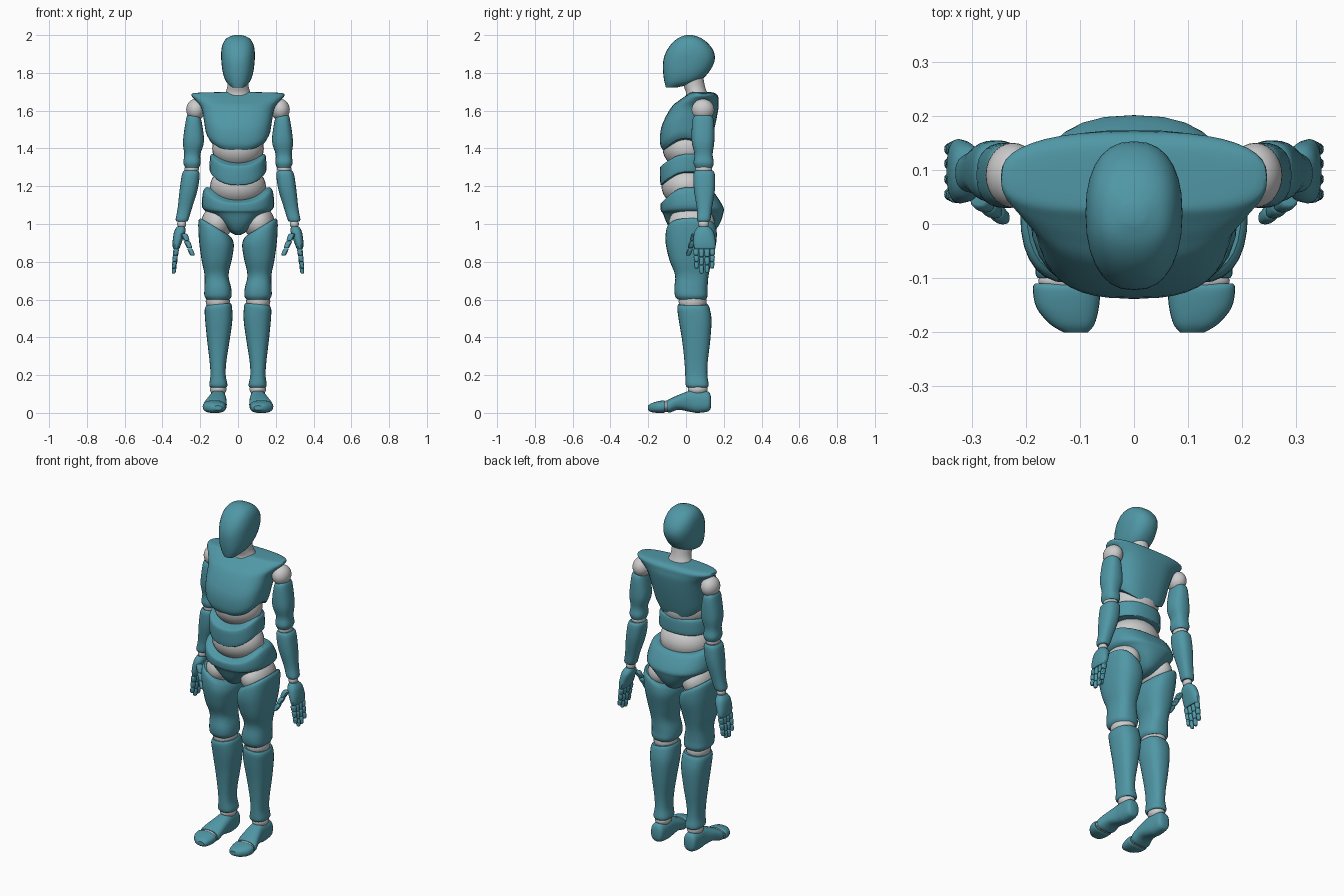
import bpy, bmesh
from math import sin, cos, pi, copysign
from mathutils import Matrix, Vector

teal = bpy.data.materials.new("teal")
teal.diffuse_color = (0.08, 0.31, 0.38, 1)


def finish(name, bm, mirror, mat):
    bmesh.ops.recalc_face_normals(bm, faces=bm.faces)
    me = bpy.data.meshes.new(name)
    bm.to_mesh(me)
    bm.free()
    ob = bpy.data.objects.new(name, me)
    bpy.context.collection.objects.link(ob)
    if mat:
        me.materials.append(mat)
    if mirror:
        ob.modifiers.new("mirror", 'MIRROR').use_clip = False
    return ob


def spline(rows, steps):
    # Catmull-Rom interpolation of the section parameters
    rows = [list(r) + [0] * (8 - len(r)) for r in rows]
    out = []
    for i in range(len(rows) - 1):
        a, b, c, d = (rows[max(i - 1, 0)], rows[i], rows[i + 1], rows[min(i + 2, len(rows) - 1)])
        for k in range(steps):
            t = k / steps
            out.append([q + 0.5 * t * (r - p + t * (2 * p - 5 * q + 4 * r - s + t * (3 * (q - r) + s - p)))
                        for p, q, r, s in zip(a, b, c, d)])
    return out + [rows[-1]]


def loft(name, rows, e=0.8, n=28, steps=4, mirror=True, mat=teal, along_y=False):
    # row: height, x0, x1, y0, y1, [sideways tilt, front drop, back drop]
    bm = bmesh.new()
    rings = []
    for w, x0, x1, y0, y1, tilt, fd, bd in spline(rows, steps):
        ring = []
        for i in range(n):
            c, s = cos(2 * pi * i / n), sin(2 * pi * i / n)
            u = copysign(abs(c) ** e, c) * (x1 - x0) / 2
            v = (y0 + y1) / 2 + copysign(abs(s) ** e, s) * (y1 - y0) / 2
            h = w + tilt * u - (fd if s < 0 else bd) * abs(s) ** 1.5
            u += (x0 + x1) / 2
            ring.append(bm.verts.new((u, h, v) if along_y else (u, v, h)))
        rings.append(ring)
    for a, b in zip(rings, rings[1:]):
        for i in range(n):
            j = (i + 1) % n
            bm.faces.new((a[i], a[j], b[j], b[i]))
    for r in (rings[0], rings[-1]):
        # fan caps
        mid = bm.verts.new(sum((v.co for v in r), Vector()) / n)
        for i in range(n):
            bm.faces.new((r[i], r[(i + 1) % n], mid))
    return finish(name, bm, mirror, mat)


def joint(name, centre, radii, mirror=True):
    bm = bmesh.new()
    bmesh.ops.create_uvsphere(bm, u_segments=28, v_segments=16, radius=1,
                              matrix=Matrix.Translation(centre) @ Matrix.Diagonal((*radii, 1)))
    return finish(name, bm, mirror, None)


def digit(name, start, end, r):
    # three phalanges between two points
    p, q = Vector(start), Vector(end)
    for k in range(3):
        rows = []
        for t, f in ((0.02, 0.7), (0.15, 1), (0.7, 0.95), (0.93, 0.8), (0.99, 0.5)):
            c = p.lerp(q, (k + t) / 3)
            g = r * f * (1 - 0.1 * k)
            rows.append((c.z, c.x - g, c.x + g, c.y - g, c.y + g))
        loft(f"{name}_{k + 1}", rows, n=12, steps=2)


# Head and neck
loft("head", [(1.722, -.03, .03, -.106, -.05), (1.752, -.062, .062, -.114, .06),
              (1.80, -.08, .08, -.121, .118), (1.86, -.088, .088, -.121, .15),
              (1.91, -.089, .089, -.106, .148), (1.955, -.08, .08, -.076, .118),
              (1.985, -.058, .058, -.04, .078), (2.0, -.02, .02, 0, .035)], e=0.85, mirror=False)
loft("neck", [(1.64, -.085, .085, -.01, .14), (1.69, -.068, .068, 0, .115),
              (1.73, -.056, .056, -.012, .1), (1.79, -.056, .056, -.03, .09)],
     e=1, mirror=False, mat=None)

# Torso
loft("chest", [(1.455, -.155, .155, -.12, .115, 0, .065, .075),
               (1.485, -.17, .17, -.137, .13, 0, .06, .06),
               (1.545, -.18, .18, -.13, .155, 0, .03, .02),
               (1.615, -.194, .194, -.08, .172), (1.655, -.225, .225, -.035, .172),
               (1.68, -.246, .246, 0, .168), (1.694, -.225, .225, .02, .15),
               (1.698, -.1, .1, .03, .13)], e=0.75, n=40, mirror=False)
joint("upper_waist_joint", (0, 0, 1.4), (.137, .124, .11), False)
loft("abdomen", [(1.275, -.142, .142, -.125, .11, 0, .07, 0),
                 (1.285, -.15, .15, -.136, .12, 0, .07, 0),
                 (1.355, -.148, .148, -.138, .12, 0, .06, 0),
                 (1.37, -.138, .138, -.125, .11, 0, .06, 0)], e=0.85, mirror=False)
joint("lower_waist_joint", (0, 0, 1.2), (.148, .13, .11), False)
loft("pelvis", [(1.195, -.165, .165, -.122, .12, 0, .08, .02),
                (1.175, -.184, .184, -.135, .15, 0, .07, .01),
                (1.09, -.19, .19, -.133, .197, 0, .02, 0),
                (1.055, -.15, .15, -.122, .197), (1.0, -.088, .088, -.1, .178),
                (.96, -.045, .045, -.07, .145), (.943, -.015, .015, -.03, .1)], mirror=False)

# Legs
joint("hip_joint", (.112, .03, 1.005), (.082, .122, .092))
loft("thigh", [(.985, .045, .198, -.09, .15, .6), (.965, .03, .21, -.105, .162, .5),
               (.90, .022, .207, -.108, .16, .2), (.81, .033, .193, -.088, .138),
               (.73, .05, .177, -.058, .12), (.66, .036, .178, -.062, .114),
               (.62, .034, .178, -.058, .114), (.60, .045, .165, -.045, .105)])
joint("knee_joint", (.107, .035, .59), (.064, .074, .06))
loft("shin", [(.575, .04, .168, -.04, .115, -.1), (.555, .032, .176, -.046, .125, -.1),
              (.49, .03, .174, -.038, .135), (.38, .045, .163, -.02, .128),
              (.27, .062, .15, -.008, .115), (.20, .065, .146, -.004, .113),
              (.15, .056, .152, -.002, .12), (.135, .062, .145, .006, .115)])
joint("ankle_joint", (.105, .062, .125), (.044, .052, .035))
loft("foot", [(.132, .085, .13, .03, .085), (.118, .07, .146, .008, .112),
              (.06, .064, .15, 0, .122), (.02, .062, .152, .006, .118),
              (-.04, .06, .168, .016, .095), (-.085, .06, .182, .002, .075),
              (-.1, .066, .178, .006, .066)], along_y=True)
joint("toe_joint", (.123, -.105, .035), (.054, .022, .03))
loft("toe_cap", [(-.11, .066, .183, .006, .06), (-.12, .062, .187, 0, .066),
                 (-.155, .065, .18, 0, .06), (-.185, .073, .155, .005, .05),
                 (-.2, .085, .13, .015, .038)], along_y=True)

# Arms
joint("shoulder_joint", (.224, .09, 1.605), (.05, .06, .057))
loft("upper_arm", [(1.575, .208, .268, .05, .13), (1.55, .194, .276, .034, .147),
                   (1.44, .18, .291, .03, .15), (1.37, .199, .285, .045, .141),
                   (1.325, .198, .289, .04, .147), (1.3, .206, .28, .048, .14)])
joint("elbow_joint", (.245, .094, 1.292), (.038, .045, .034))
loft("forearm", [(1.282, .212, .285, .05, .142), (1.262, .203, .297, .04, .153),
                 (1.18, .214, .309, .042, .153), (1.08, .245, .32, .058, .137),
                 (1.025, .262, .33, .058, .13), (1.012, .27, .322, .065, .122)])
joint("wrist_joint", (.298, .093, 1.0), (.024, .028, .025))

# Hands
loft("palm", [(.988, .282, .322, .065, .12), (.96, .278, .338, .045, .145),
              (.91, .295, .346, .038, .156), (.875, .308, .345, .042, .156),
              (.867, .313, .34, .047, .15)], n=20)
for label, y, tip in (("index", .053, .765), ("middle", .082, .738),
                      ("ring", .112, .742), ("little", .14, .765)):
    digit(label + "_finger", (.327, y, .868), (.341, y * .95 + .005, tip), .0145)
digit("thumb", (.287, .048, .95), (.24, .01, .832), .018)

# Shading
for ob in bpy.context.collection.objects:
    ob.select_set(True)
    bpy.context.view_layer.objects.active = ob
bpy.ops.object.shade_smooth_by_angle(angle=0.6)
